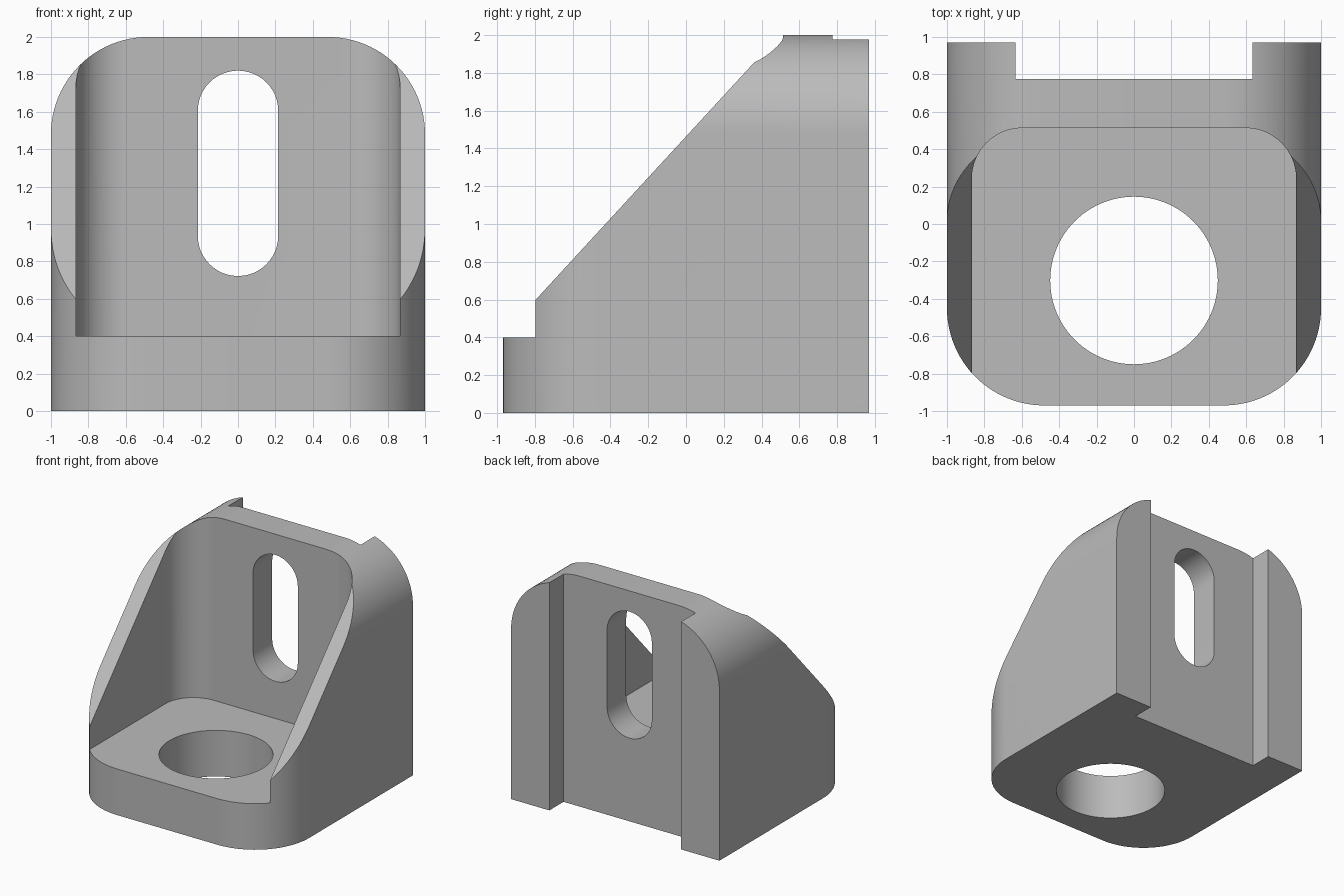
import bpy, bmesh, math

if "Cube" in bpy.data.objects:
    bpy.data.objects.remove(bpy.data.objects["Cube"])

grey = bpy.data.materials.new("plain grey")
grey.diffuse_color = (0.5, 0.5, 0.5, 1)
grey.use_nodes = True
grey.node_tree.nodes["Principled BSDF"].inputs["Base Color"].default_value = grey.diffuse_color


def arc(cx, cy, r, a0, a1, n=24):
    """Points along an arc, angles in degrees."""
    return [(cx + r * math.cos(math.radians(a0 + (a1 - a0) * i / n)),
             cy + r * math.sin(math.radians(a0 + (a1 - a0) * i / n))) for i in range(n + 1)]


def prism(name, outline, axis, lo, hi):
    """Extrude a 2D outline along an axis: z uses (x, y), y uses (x, z), x uses (y, z)."""
    place = {'z': lambda u, v, w: (u, v, w),
             'y': lambda u, v, w: (u, w, v),
             'x': lambda u, v, w: (w, u, v)}[axis]
    bm = bmesh.new()
    base = bm.faces.new([bm.verts.new(place(u, v, lo)) for u, v in outline])
    ext = bmesh.ops.extrude_face_region(bm, geom=[base])
    top = [g for g in ext["geom"] if isinstance(g, bmesh.types.BMVert)]
    bmesh.ops.translate(bm, verts=top, vec=place(0, 0, hi - lo))
    bmesh.ops.recalc_face_normals(bm, faces=bm.faces)
    mesh = bpy.data.meshes.new(name)
    bm.to_mesh(mesh)
    bm.free()
    mesh.materials.append(grey)
    ob = bpy.data.objects.new(name, mesh)
    bpy.context.collection.objects.link(ob)
    return ob


def boolean(target, cutter, operation):
    mod = target.modifiers.new(cutter.name, 'BOOLEAN')
    mod.operation = operation
    mod.solver = 'EXACT'
    mod.object = cutter
    bpy.context.view_layer.objects.active = target
    bpy.ops.object.modifier_apply(modifier=mod.name)
    bpy.data.objects.remove(cutter)


R, D = 0.52, 0.97   # outer corner radius, half depth

# Block with rounded front corners
plan = [(1, D), (-1, D)] + arc(-1 + R, -D + R, R, 180, 270) + arc(1 - R, -D + R, R, 270, 360)
bracket = prism("angle_bracket", plan, 'z', 0, 2.2)

# Rounded upper corners
face = [(-1.2, -0.2), (1.2, -0.2), (1.2, 1), (1, 1)] + arc(1 - R, 2 - R, R, 0, 90) \
    + arc(-1 + R, 2 - R, R, 90, 180) + [(-1, 1), (-1.2, 1)]
face = [(-1, 0), (1, 0)] + arc(1 - R, 2 - R, R, 0, 90) + arc(-1 + R, 2 - R, R, 90, 180)
boolean(bracket, prism("front_outline", face, 'y', -1.2, 1.2), 'INTERSECT')

# Sloping side walls
slope = 1.086
line = lambda y: 0.6 + slope * (y + 0.795)
boolean(bracket, prism("slope_cut", [(-1.5, line(-1.5)), (0.9, line(0.9)), (-1.5, 3)],
                       'x', -1.5, 1.5), 'DIFFERENCE')

# Pocket between the walls with rounded rear corners
W, B, P = 0.867, 0.513, 0.27
pocket = [(-W, -1.5), (W, -1.5)] + arc(W - P, B - P, P, 0, 90) + arc(-W + P, B - P, P, 90, 180)
boolean(bracket, prism("pocket", pocket, 'z', 0.4, 2.5), 'DIFFERENCE')

# Channel down the back
boolean(bracket, prism("rear_channel", [(-0.633, 0.775), (0.633, 0.775), (0.633, 1.3), (-0.633, 1.3)],
                       'z', -0.5, 2.5), 'DIFFERENCE')

# Round hole through the base
boolean(bracket, prism("base_hole", arc(0, -0.302, 0.448, 0, 360, 96)[:-1], 'z', -0.5, 0.7), 'DIFFERENCE')

# Upright slot through the back wall
S = 0.215
slot = arc(0, 1.605, S, 0, 180) + arc(0, 0.937, S, 180, 360)
boolean(bracket, prism("wall_slot", slot, 'y', 0.3, 1.3), 'DIFFERENCE')

# Smooth curved faces, keep hard edges
bpy.ops.object.select_all(action='DESELECT')
bracket.select_set(True)
bpy.context.view_layer.objects.active = bracket
bpy.ops.object.shade_smooth_by_angle(angle=math.radians(25))
